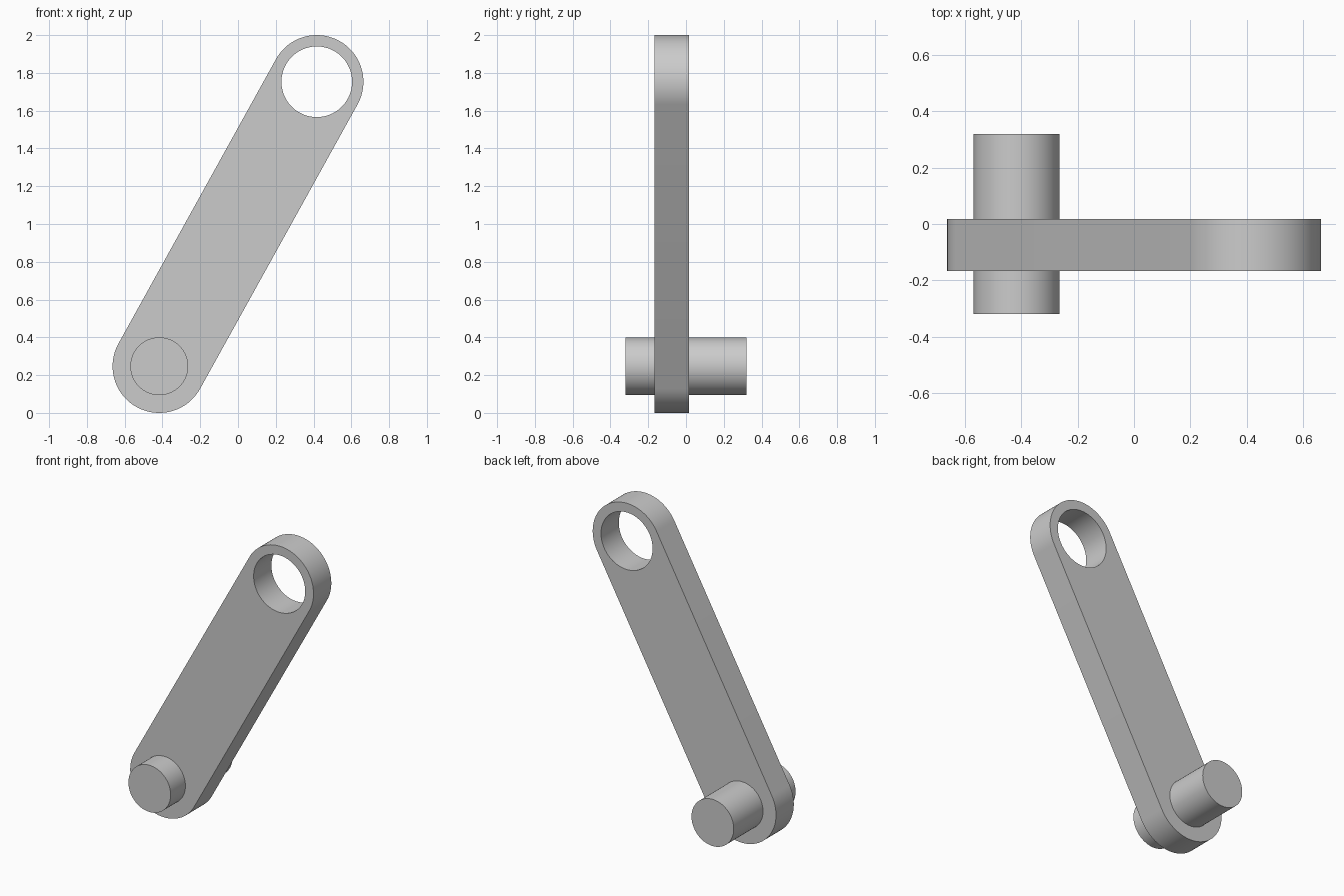
import bpy
import bmesh
from math import atan2, cos, sin, pi, radians
from mathutils import Vector

if "Cube" in bpy.data.objects:
    bpy.data.objects.remove(bpy.data.objects["Cube"])

LOW = Vector((-0.417, 0, 0.247))    # pin centre
HIGH = Vector((0.417, 0, 1.753))    # eye centre
ARM_RADIUS, EYE_RADIUS, PIN_RADIUS = 0.247, 0.187, 0.153
ARM_FRONT, ARM_BACK = -0.167, 0.017
PIN_HALF = 0.32
STEPS = 48

grey = bpy.data.materials.new("plain grey")
grey.use_nodes = True
colour = (0.6, 0.6, 0.6, 1)
grey.diffuse_color = colour
grey.node_tree.nodes["Principled BSDF"].inputs["Base Color"].default_value = colour


def arc(centre, radius, start, sweep, count):
    """Points along an arc in the XZ plane."""
    angles = [start + sweep * i / count for i in range(count + 1)]
    return [centre + radius * Vector((cos(a), 0, sin(a))) for a in angles]


def extruded(name, loops, front, back):
    """Fill closed loops (later ones are holes) and extrude along Y."""
    bm = bmesh.new()
    edges = []
    for loop in loops:
        verts = [bm.verts.new((p.x, front, p.z)) for p in loop]
        edges += [bm.edges.new((v, verts[i - 1])) for i, v in enumerate(verts)]
    bmesh.ops.triangle_fill(bm, edges=edges, use_beauty=True, normal=(0, -1, 0))
    grown = bmesh.ops.extrude_face_region(bm, geom=bm.faces[:], use_keep_orig=True)
    moved = [g for g in grown["geom"] if isinstance(g, bmesh.types.BMVert)]
    bmesh.ops.translate(bm, verts=moved, vec=(0, back - front, 0))
    bmesh.ops.recalc_face_normals(bm, faces=bm.faces[:])
    mesh = bpy.data.meshes.new(name)
    bm.to_mesh(mesh)
    bm.free()
    mesh.materials.append(grey)
    obj = bpy.data.objects.new(name, mesh)
    bpy.context.collection.objects.link(obj)
    bpy.ops.object.select_all(action="DESELECT")
    obj.select_set(True)
    bpy.context.view_layer.objects.active = obj
    bpy.ops.object.shade_smooth_by_angle(angle=radians(30))
    return obj


# Slanted arm with rounded ends and a round eye at the top
axis = HIGH - LOW
side = atan2(axis.z, axis.x) - pi / 2
outline = (arc(HIGH, ARM_RADIUS, side, pi, STEPS)
           + arc(LOW, ARM_RADIUS, side + pi, pi, STEPS))
eye = arc(HIGH, EYE_RADIUS, 0, 2 * pi, 2 * STEPS)[:-1]
extruded("arm", [outline, eye], ARM_FRONT, ARM_BACK)

# Pin passing through the bottom of the arm
pin = arc(LOW, PIN_RADIUS, 0, 2 * pi, 2 * STEPS)[:-1]
extruded("pin", [pin], -PIN_HALF, PIN_HALF)
